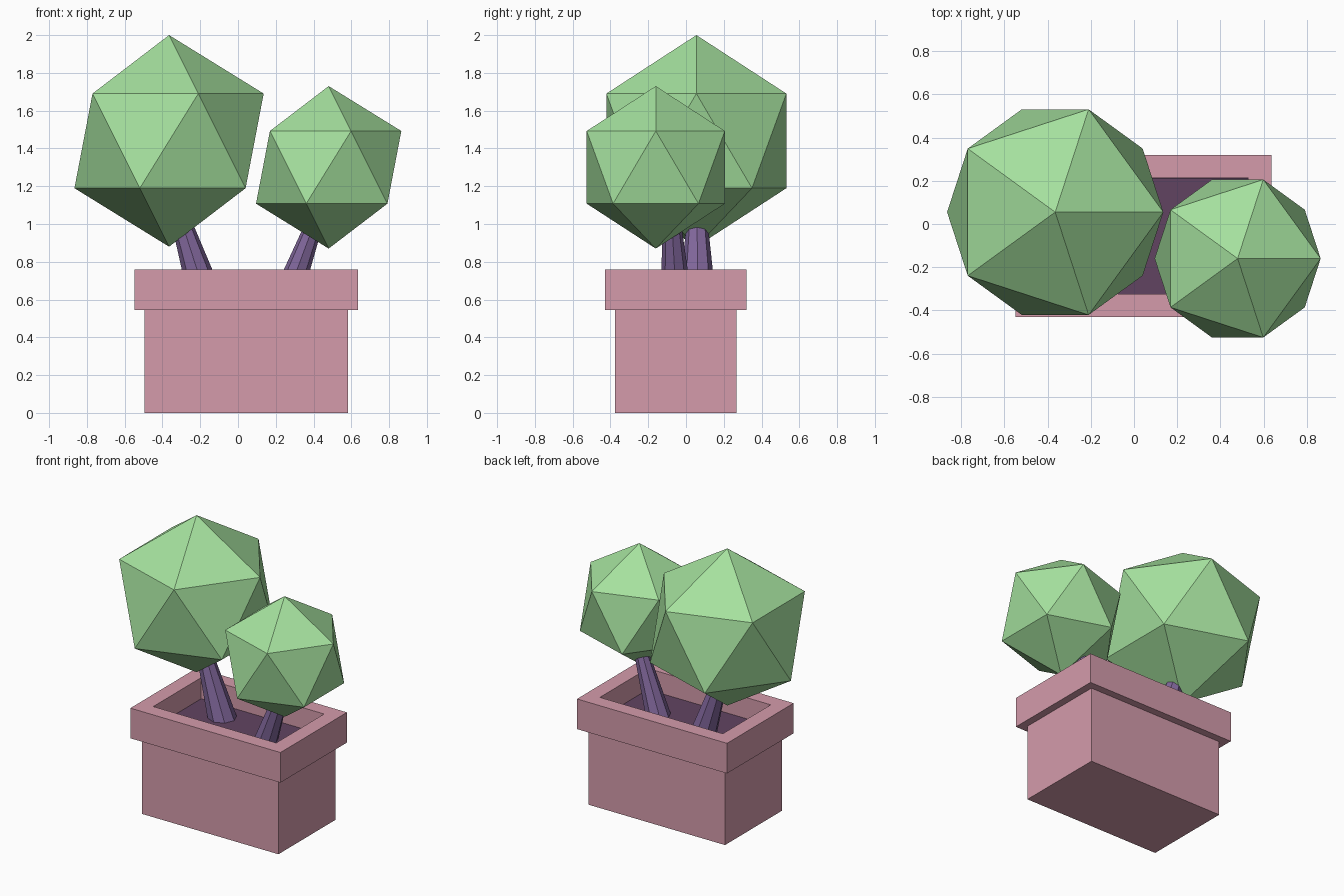
import bpy, bmesh
from mathutils import Vector

if "Cube" in bpy.data.objects:
    bpy.data.objects.remove(bpy.data.objects["Cube"])


def material(name, rgb):
    m = bpy.data.materials.new(name)
    m.diffuse_color = (*rgb, 1.0)
    m.use_nodes = True
    m.node_tree.nodes["Principled BSDF"].inputs["Base Color"].default_value = m.diffuse_color
    return m


PINK = material("pink clay", (0.66, 0.33, 0.41))
SOIL = material("dark soil", (0.12, 0.057, 0.12))
BARK = material("purple bark", (0.22, 0.135, 0.33))
LEAF = material("leaf green", (0.376, 0.753, 0.342))


def finish(bm, name, mat):
    bmesh.ops.recalc_face_normals(bm, faces=bm.faces)
    me = bpy.data.meshes.new(name)
    bm.to_mesh(me)
    bm.free()
    me.materials.append(mat)
    ob = bpy.data.objects.new(name, me)
    bpy.context.collection.objects.link(ob)
    return ob


def stacked_box(name, mat, rings):
    """Rectangular rings (half width, half depth, z) joined into a closed shell."""
    cx, cy = 0.044, -0.055
    bm = bmesh.new()
    loops = []
    for hx, hy, z in rings:
        loops.append([bm.verts.new((cx + sx * hx, cy + sy * hy, z))
                      for sx, sy in ((-1, -1), (1, -1), (1, 1), (-1, 1))])
    for a, b in zip(loops, loops[1:]):
        for i in range(4):
            j = (i + 1) % 4
            bm.faces.new((a[i], a[j], b[j], b[i]))
    bm.faces.new(loops[0])
    bm.faces.new(loops[-1])
    return finish(bm, name, mat)


def trunk(name, base, top, r0, r1):
    """Leaning tapered eight-sided trunk."""
    base, top = Vector(base), Vector(top)
    bm = bmesh.new()
    bmesh.ops.create_cone(bm, cap_ends=True, segments=8, radius1=r0, radius2=r1, depth=1.0)
    for v in bm.verts:
        centre = base if v.co.z < 0 else top
        v.co = Vector((v.co.x, v.co.y, 0)) + centre
    return finish(bm, name, BARK)


def foliage(name, centre, r):
    bm = bmesh.new()
    bmesh.ops.create_icosphere(bm, subdivisions=1, radius=r)
    bmesh.ops.translate(bm, verts=bm.verts, vec=centre)
    return finish(bm, name, LEAF)


# Planter: body, overhanging rim, hollow down to below the soil
stacked_box("planter", PINK, [
    (0.539, 0.322, 0.0), (0.539, 0.322, 0.545), (0.592, 0.375, 0.545),
    (0.592, 0.375, 0.76), (0.485, 0.27, 0.76), (0.485, 0.27, 0.59)])

# Soil slab inside the planter
stacked_box("soil", SOIL, [(0.484, 0.269, 0.592), (0.484, 0.269, 0.61)])

# Two leaning trees
trunk("large_trunk", (-0.167, 0.062, 0.605), (-0.327, 0.058, 1.1), 0.096, 0.047)
foliage("large_foliage", (-0.365, 0.055, 1.44), 0.56)
trunk("small_trunk", (0.255, -0.052, 0.605), (0.44, -0.08, 1.1), 0.083, 0.04)
foliage("small_foliage", (0.48, -0.16, 1.30), 0.43)
